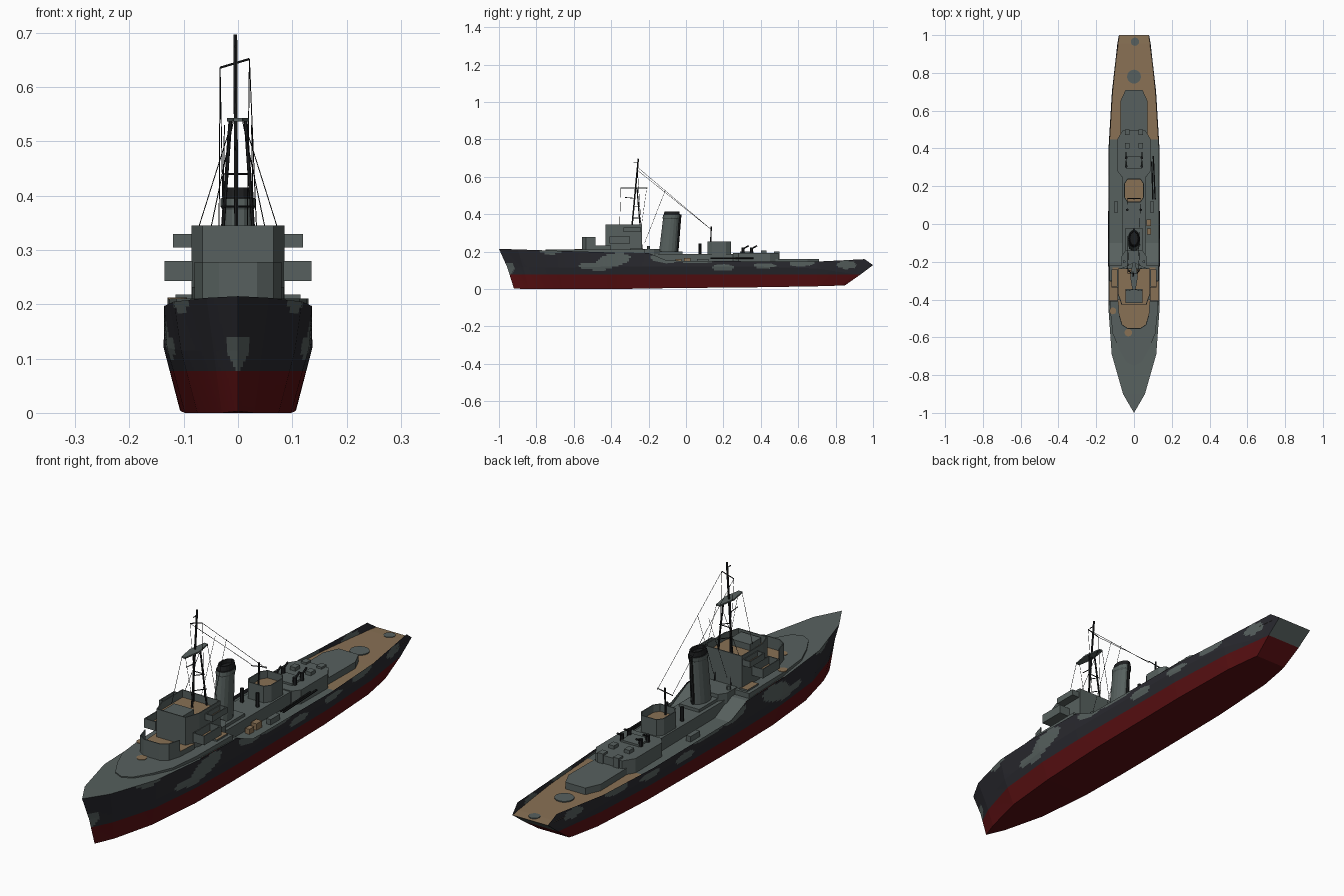
import bpy, bmesh, math
from mathutils import Vector

if "Cube" in bpy.data.objects:
    bpy.data.objects.remove(bpy.data.objects["Cube"])

def material(name, rgb):
    m = bpy.data.materials.new(name)
    m.diffuse_color = (*rgb, 1)
    m.use_nodes = True
    m.node_tree.nodes["Principled BSDF"].inputs["Base Color"].default_value = m.diffuse_color
    return m

GREY = material("grey green paint", (0.095, 0.118, 0.113))
DARK = material("dark hull paint", (0.022, 0.022, 0.028))
RED = material("red antifouling", (0.10, 0.005, 0.006))
TAN = material("wood deck", (0.25, 0.165, 0.09))
BLACK = material("black metal", (0.012, 0.013, 0.014))

def finish(bm, name, mats):
    me = bpy.data.meshes.new(name)
    bm.to_mesh(me)
    bm.free()
    for m in mats:
        me.materials.append(m)
    ob = bpy.data.objects.new(name, me)
    bpy.context.collection.objects.link(ob)
    return ob

def mirrored(half):
    return half + [(-x, y) for x, y in reversed(half) if x > 0]

def prism(name, outline, z0, z1, mat=GREY, depth=0.0, top=None):
    """Upright block; depth sinks the top into a walled platform."""
    bm = bmesh.new()
    base = bm.faces.new([bm.verts.new((x, y, z0)) for x, y in outline])
    ext = bmesh.ops.extrude_face_region(bm, geom=[base])["geom"]
    bmesh.ops.translate(bm, verts=[v for v in ext if isinstance(v, bmesh.types.BMVert)], vec=(0, 0, z1 - z0))
    lid = [f for f in ext if isinstance(f, bmesh.types.BMFace)][0]
    bmesh.ops.recalc_face_normals(bm, faces=bm.faces)
    if depth:
        bmesh.ops.inset_region(bm, faces=[lid], thickness=0.004, use_even_offset=True)
        sunk = bmesh.ops.extrude_face_region(bm, geom=[lid])["geom"]
        bmesh.ops.translate(bm, verts=[v for v in sunk if isinstance(v, bmesh.types.BMVert)], vec=(0, 0, -depth))
        bmesh.ops.delete(bm, geom=[lid], context="FACES_ONLY")
        lid = [f for f in sunk if isinstance(f, bmesh.types.BMFace)][0]
    lid.material_index = 1
    return finish(bm, name, [mat, top or mat])

def rect(x0, x1, y0, y1):
    return [(x0, y0), (x1, y0), (x1, y1), (x0, y1)]

def box(name, x0, x1, y0, y1, z0, z1, mat=GREY, **kw):
    return prism(name, rect(x0, x1, y0, y1), z0, z1, mat, **kw)

def wall(name, path, z0, z1, thick=0.004):
    bm = bmesh.new()
    lo = [bm.verts.new((x, y, z0)) for x, y in path]
    hi = [bm.verts.new((x, y, z1)) for x, y in path]
    for i in range(len(path) - 1):
        bm.faces.new((lo[i], lo[i + 1], hi[i + 1], hi[i]))
    ob = finish(bm, name, [GREY])
    ob.modifiers.new("thickness", "SOLIDIFY").thickness = thick

def rod(name, a, b, r, mat=BLACK, n=6):
    a, b = Vector(a), Vector(b)
    bm = bmesh.new()
    bmesh.ops.create_cone(bm, cap_ends=True, segments=n, radius1=r, radius2=r, depth=(b - a).length)
    ob = finish(bm, name, [mat])
    ob.rotation_mode = "QUATERNION"
    ob.rotation_quaternion = (b - a).to_track_quat("Z", "Y")
    ob.location = (a + b) / 2

# Hull: stations of bottom, knuckle and top points (x, y, z), then deck drop
STATIONS = [
    ((0, -.92, .003), (0, -.955, .115), (0, -1, .215), 0),
    ((.03, -.84, 0), (.045, -.87, .115), (.058, -.9, .212), 0),
    ((.075, -.66, 0), (.105, -.68, .115), (.118, -.69, .205), 0),
    ((.098, -.42, 0), (.131, -.43, .12), (.136, -.44, .197), 0),
    ((.105, -.2, .003), (.137, -.2, .12), (.136, -.2, .193), .003),
    ((.107, -.1, .005), (.137, -.1, .12), (.136, -.1, .152), .012),
    ((.107, .4, .01), (.135, .4, .12), (.135, .4, .148), .014),
    ((.095, .7, .015), (.117, .7, .11), (.117, .7, .147), .014),
    ((.075, .83, .019), (.083, .9, .08), (.088, .955, .16), .03),
    ((.07, .85, .02), (.078, .93, .076), (.08, 1, .128), 0),
]
# camouflage blobs on the hull sides: y, z, radius y, radius z, slope
BLOBS = [(-.955, .112, .04, .034, 0), (-.49, .12, .09, .018, -.05), (-.39, .155, .09, .035, .15),
         (-.72, .2, .06, .012, 0), (-.12, .16, .07, .02, -.1), (.05, .15, .1, .012, 0),
         (.2, .115, .06, .018, 0), (.42, .125, .06, .014, 0), (.62, .14, .07, .018, .05), (.86, .13, .05, .022, 0)]
WATER = 0.077

def build_hull():
    bm = bmesh.new()
    rows, decks = [], []
    for i, (s, e) in enumerate(zip(STATIONS, STATIONS[1:])):
        n = max(1, math.ceil((e[2][1] - s[2][1]) / 0.012))
        for k in range(n + (i == len(STATIONS) - 2)):
            b, m, t = (Vector(s[j]).lerp(Vector(e[j]), k / n) for j in range(3))
            drop = s[3] + (e[3] - s[3]) * k / n
            side = [t.lerp(m, j / 8) for j in range(8)] + [m.lerp(b, j / 11) for j in range(12)]
            ring = side + [Vector((-p.x, p.y, p.z)) for p in reversed(side)]
            rows.append([bm.verts.new(p) for p in ring])
            x = t.x - (.003 if drop > 0 else 0)
            decks.append([bm.verts.new((sx * x, t.y, t.z - drop)) for sx in (1, -1)])
    for r, q in zip(rows, rows[1:]):
        for j in range(len(r) - 1):
            bm.faces.new((r[j], r[j + 1], q[j + 1], q[j]))
    for d, q in zip(decks, decks[1:]):
        bm.faces.new((d[0], q[0], q[1], d[1])).material_index = 2
    last, h = rows[-1], len(rows[-1])
    for j in range(h // 2 - 1):
        bm.faces.new((last[j], last[j + 1], last[h - 2 - j], last[h - 1 - j])).material_index = 1
    bmesh.ops.remove_doubles(bm, verts=bm.verts, dist=1e-5)
    bmesh.ops.dissolve_degenerate(bm, edges=bm.edges, dist=1e-6)
    bmesh.ops.bisect_plane(bm, geom=bm.verts[:] + bm.edges[:] + bm.faces[:],
                           plane_co=(0, 0, WATER), plane_no=(0, 0, 1))
    for f in bm.faces:
        c = f.calc_center_median()
        if f.material_index == 2:
            f.material_index = 3 if c.y > .45 else 1
        elif c.z < WATER:
            f.material_index = 2
        elif f.material_index == 0:
            f.material_index = int(any(((c.y - y) / ry) ** 2 + ((c.z - z - k * (c.y - y)) / rz) ** 2 < 1
                                       for y, z, ry, rz, k in BLOBS))
    finish(bm, "hull", [DARK, GREY, RED, TAN])

build_hull()

# Forecastle plate and deck paint spots
prism("forecastle_plate", mirrored([(0, -.75), (.04, -.73), (.08, -.66), (.113, -.58), (.127, -.45), (.13, -.22)]), .19, .211)
def spot(name, x, y, z, r, mat):
    prism(name, [(x + r * math.cos(a * math.pi / 8), y + r * math.sin(a * math.pi / 8)) for a in range(16)], z - .004, z, mat)
spot("deck_spot_large", 0, .78, .138, .037, GREY)
spot("deck_spot_small", .005, .965, .132, .022, GREY)
spot("fore_spot_side", -.112, -.46, .213, .018, TAN)
spot("fore_spot_front", -.03, -.575, .213, .02, TAN)

# Forward gun platform and bridge
gun_half = [(.035, -.555), (.065, -.535), (.08, -.485)]
prism("gun_platform", mirrored(gun_half + [(.085, -.4)]), .2, .232, top=TAN)
front = mirrored(gun_half)
wall("gun_bulwark", front[3:] + front[:3], .2, .278)
bridge = mirrored([(.065, -.43), (.086, -.37), (.086, -.235)])
prism("bridge_house", bridge, .2, .306)
prism("upper_bridge", bridge, .305, .345, depth=.03, top=TAN)
box("bridge_director", -.045, .045, -.418, -.345, .31, .34)
for s, side in ((1, "right"), (-1, "left")):
    def sides(a, b):
        return sorted((s * a, s * b))
    box("upper_wing_" + side, *sides(.085, .12), -.335, -.24, .305, .33, depth=.02, top=TAN)
    box("lower_wing_" + side, *sides(.084, .135), -.41, -.3, .243, .28, depth=.03, top=TAN)
    box("bridge_side_deck_" + side, *sides(.08, .115), -.3, -.23, .2, .218, top=TAN)
    box("side_locker_" + side, *sides(.085, .105), .06, .12, .135, .16)

# Midship and aft houses
prism("bridge_rear_house", mirrored([(.065, -.24), (.065, -.17), (.045, -.14)]), .15, .215)
prism("mid_house", mirrored([(.06, -.2), (.06, .27)]), .13, .188)
box("funnel_base", -.045, .045, -.165, -.02, .18, .2)
prism("mid_gun_tub", mirrored([(.035, .115), (.052, .14), (.052, .215), (.035, .24)]), .185, .255, depth=.03, top=TAN)
prism("aft_house", mirrored([(.065, .25), (.088, .28), (.088, .45), (.06, .495)]), .125, .192)
box("aft_hatch", -.04, .04, .29, .36, .19, .2)
prism("low_aft_house", mirrored([(.07, .45), (.072, .65), (.045, .71)]), .12, .16)
box("tan_chest_large", .065, .09, -.01, .025, .135, .165, TAN)
box("tan_chest_small", .07, .09, -.055, -.025, .135, .16, TAN)
rod("side_boom_outer", (.112, .13, .165), (.102, .36, .165), .004)
rod("side_boom_inner", (.1, .13, .165), (.094, .33, .165), .004)

# Funnel: leaning ellipse rings
def ellipse_loft(name, rings, mats, dark_from):
    bm = bmesh.new()
    n = 16
    loops = [[bm.verts.new((rx * math.cos(2 * math.pi * k / n), cy + ry * math.sin(2 * math.pi * k / n), z))
              for k in range(n)] for cy, z, rx, ry in rings]
    for i, (a, b) in enumerate(zip(loops, loops[1:])):
        for k in range(n):
            bm.faces.new((a[k], a[(k + 1) % n], b[(k + 1) % n], b[k])).material_index = int(i >= dark_from)
    bm.faces.new(loops[-1]).material_index = 1
    finish(bm, name, mats)
ellipse_loft("funnel", [(-.1, .15, .034, .05), (-.08, .375, .029, .043), (-.079, .38, .032, .046),
                        (-.077, .395, .032, .046), (-.077, .396, .028, .043), (-.075, .415, .025, .04),
                        (-.075, .415, .02, .034), (-.076, .4, .02, .034)], [GREY, BLACK], 3)
rod("funnel_pipe", (0, -.048, .18), (0, -.03, .4), .006)

# Small guns and vents on the houses
for x in (-.035, .035):
    rod("vent_post", (x, .075, .18), (x, .075, .245), .007)
    rod("bridge_vent", (x * 1.5, -.2, .19), (x * 1.5, -.2, .23), .008, GREY)
    for y in (.305, .35):
        rod("gun_mount", (x * 1.2, y, .19), (x * 1.2, y, .222), .008)
        rod("gun_barrel", (x * 1.2, y, .215), (x * 1.2, y + .03, .232), .004)
    box("aft_locker", x - .012, x + .012, .4, .43, .19, .206)
    box("rear_locker", x - .012, x + .012, .47, .5, .155, .2)

# Tripod mast
TOP = (-.005, -.255, .697)
rod("mast_pole", (-.003, -.292, .3), TOP, .004)
for s in (1, -1):
    rod("mast_leg", (s * .037, -.235, .21), (s * .014, -.262, .54), .0035)
    rod("mast_fore_brace", (s * .024, -.248, .44), (-.003, -.28, .44), .002)
    rod("mast_low_brace", (s * .03, -.243, .38), (-.003, -.285, .38), .002)
rod("mast_rung", (-.024, -.248, .44), (.024, -.248, .44), .002)
prism("mast_platform", mirrored([(.008, -.35), (.02, -.28), (.008, -.205)]), .537, .543)
rod("signal_yard", (-.033, -.26, .636), (.021, -.26, .652), .002)
rod("mast_spur", (-.005, -.28, .675), (-.005, -.255, .675), .002)
rod("mast_lower_spur", (-.005, -.325, .49), (-.005, -.27, .485), .002)

# Aft aerial post
rod("aerial_post", (0, .13, .18), (0, .135, .335), .0035)
rod("aerial_crossbar", (-.035, .135, .313), (.035, .135, .325), .002)

# Rigging
W = .0009
for s in (1, -1):
    yard = (-.033, -.26, .636) if s < 0 else (.021, -.26, .652)
    rod("aerial_wire", yard, (s * .035, .135, .318), W, n=4)
    rod("halyard", yard, (s * .022 - .005, -.24, .34), W, n=4)
    rod("fore_stay", (s * .008, -.348, .54), (s * .05, -.355, .34), W, n=4)
    rod("side_stay", (s * .01, -.21, .54), (s * .073, -.238, .34), W, n=4)
    rod("aerial_drop", (s * .025, -.11, .53), (s * .03, -.22, .25), W, n=4)
